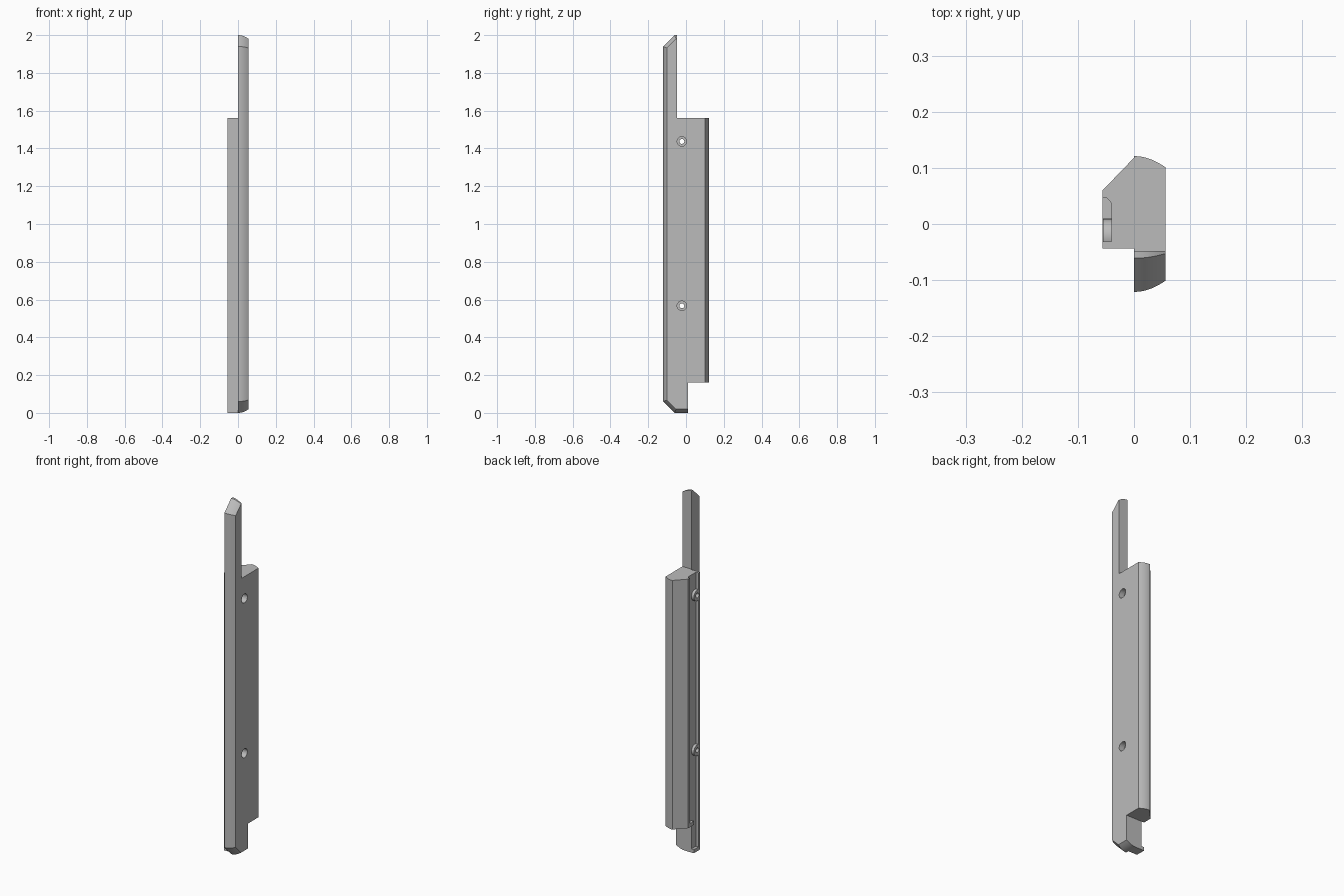
import bpy, bmesh, math

if "Cube" in bpy.data.objects:
    bpy.data.objects.remove(bpy.data.objects["Cube"])

grey = bpy.data.materials.new("plain_grey")
grey.use_nodes = True
grey.diffuse_color = (0.5, 0.5, 0.5, 1)
grey.node_tree.nodes["Principled BSDF"].inputs["Base Color"].default_value = (0.5, 0.5, 0.5, 1)

HALF_X, HALF_Y = 0.056, 0.121      # overall half sizes
FOOT_Z, TOP_Z = 0.16, 1.56         # ends of the deep body
FRONT, CUT_BACK = -0.044, 0.01     # side block front, foot back
HOLE_Y, HOLE_Z = -0.022, (0.567, 1.437)


def loft(name, rings):
    """Skin a list of equal-length point rings and cap both ends."""
    bm = bmesh.new()
    loops = [[bm.verts.new(p) for p in ring] for ring in rings]
    n = len(loops[0])
    for a, b in zip(loops, loops[1:]):
        for i in range(n):
            j = (i + 1) % n
            bm.faces.new((a[i], a[j], b[j], b[i]))
    bm.faces.new(loops[0][::-1])
    bm.faces.new(loops[-1])
    bmesh.ops.recalc_face_normals(bm, faces=bm.faces)
    mesh = bpy.data.meshes.new(name)
    bm.to_mesh(mesh)
    bm.free()
    mesh.materials.append(grey)
    obj = bpy.data.objects.new(name, mesh)
    bpy.context.collection.objects.link(obj)
    return obj


def prism(name, profile, z0, z1):
    return loft(name, [[(x, y, z) for x, y in profile] for z in (z0, z1)])


def circle(x, r, z, low=-1.0, n=32):
    """Circle in the yz plane around the hole axis, cut flat at y = low."""
    angles = [math.tau * i / n for i in range(n)]
    return [(x, max(low, HOLE_Y + r * math.cos(a)), z + r * math.sin(a)) for a in angles]


def select(obj):
    bpy.ops.object.select_all(action='DESELECT')
    obj.select_set(True)
    bpy.context.view_layer.objects.active = obj


def drill(obj, heights):
    """Cut the counterbored screw holes."""
    for z in heights:
        cutter = loft("hole_cutter", [circle(-0.1, 0.013, z), circle(0.025, 0.013, z),
                                      circle(0.025, 0.025, z), circle(0.1, 0.025, z)])
        cutter.hide_render = True
        select(obj)
        mod = obj.modifiers.new("hole", 'BOOLEAN')
        mod.operation, mod.solver, mod.object = 'DIFFERENCE', 'EXACT', cutter
        bpy.ops.object.modifier_apply(modifier=mod.name)
        bpy.data.objects.remove(cutter)


def side_outline(x):
    """Side silhouette, shrinking toward the outer face to round the edges."""
    d = 0.02 * (x / HALF_X) ** 2
    slope = 0.06 + 0.414 * d
    front, back = d - HALF_Y, HALF_Y - d
    outline = [(front, slope), (slope - HALF_Y, d), (CUT_BACK, d), (CUT_BACK, FOOT_Z),
               (back, FOOT_Z), (back, TOP_Z), (-0.048, TOP_Z), (-0.048, 2 - d),
               (slope - HALF_Y, 2 - d), (front, 2 - slope)]
    return [(x, y, z) for y, z in outline]


# Tall outer rail with the upper tongue and rounded long edges
rail = loft("outer_rail", [side_outline(HALF_X * i / 8) for i in range(9)])
drill(rail, HOLE_Z)

# Inner block: bevelled back corner and a shallow channel in its side
L = -HALF_X
wall = [(0, FRONT), (L, FRONT), (L, -0.031), (-0.04, -0.031)]
bevel = [(L, 0.06), (0, HALF_Y - 0.003), (0.003, HALF_Y - 0.001), (0.003, FRONT + 0.001)]
channel = prism("channel_block", wall + [(-0.04, 0.037), (-0.048, 0.046), (L, 0.046)] + bevel[:2],
                0.18, TOP_Z)
drill(channel, HOLE_Z)
floor = prism("channel_floor", [(0, FRONT), (L, FRONT), (L, -0.031), (-0.04, -0.031),
                                (-0.04, CUT_BACK), (L, CUT_BACK)] + bevel[:2], FOOT_Z, 0.18)
foot = prism("foot_block", wall + [(-0.04, CUT_BACK), (0, CUT_BACK)], 0.02, FOOT_Z)
lip = prism("foot_lip", [(0, FRONT), (L, FRONT), (L, CUT_BACK), (0, CUT_BACK)], 0, 0.02)

# Screw bosses standing in the channel
parts = [rail, channel, floor, foot, lip]
for label, z in zip(("lower", "upper"), HOLE_Z):
    boss = loft(label + "_boss", [circle(x, 0.031, z, low=-0.035) for x in (L + 0.0005, -0.039)])
    drill(boss, [z])
    parts.append(boss)

for part in parts:
    select(part)
    bpy.ops.object.shade_smooth_by_angle(angle=math.radians(25))
